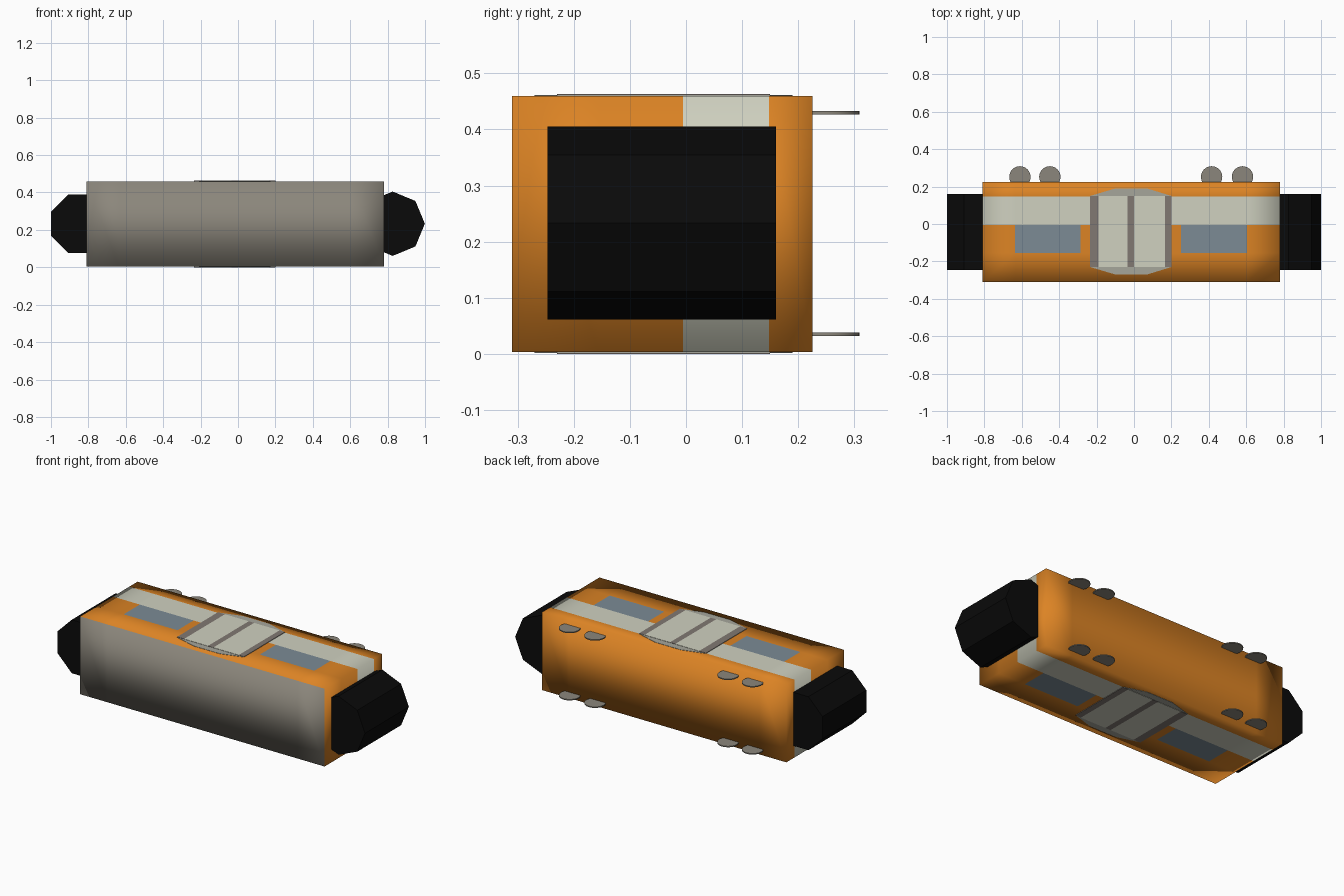
import bpy, bmesh, math
from mathutils import Vector

if "Cube" in bpy.data.objects:
    bpy.data.objects.remove(bpy.data.objects["Cube"])

H = 0.463          # total height (width of the rail car lying on its side)
MID = H / 2


def material(name, rgb):
    m = bpy.data.materials.new(name)
    m.diffuse_color = (*rgb, 1)
    m.use_nodes = True
    m.node_tree.nodes["Principled BSDF"].inputs["Base Color"].default_value = m.diffuse_color
    return m


ORANGE = material("orange", (0.72, 0.23, 0.018))
CREAM = material("cream", (0.63, 0.64, 0.53))
GLASS = material("glass", (0.20, 0.26, 0.30))
ROOF = material("roof_grey", (0.26, 0.24, 0.20))
TRIM = material("trim_grey", (0.22, 0.19, 0.17))
CAP = material("cap_grey", (0.38, 0.38, 0.33))
BLACK = material("black", (0.003, 0.003, 0.003))


def finish(bm, name, mats):
    mesh = bpy.data.meshes.new(name)
    bmesh.ops.recalc_face_normals(bm, faces=bm.faces)
    bm.to_mesh(mesh)
    bm.free()
    for m in mats:
        mesh.materials.append(m)
    ob = bpy.data.objects.new(name, mesh)
    bpy.context.collection.objects.link(ob)
    return ob


# Body: a box cut along the paint lines, coloured by face position
X0, X1, Y0, Y1, Z0 = -0.81, 0.78, -0.31, 0.225, 0.003
WINDOWS = [(-0.635, -0.285), (0.25, 0.605)]
bm = bmesh.new()
bmesh.ops.create_cube(bm, size=1)
for v in bm.verts:
    v.co = Vector((X0 if v.co.x < 0 else X1,
                   Y0 if v.co.y < 0 else Y1,
                   Z0 if v.co.z < 0 else H - Z0))
cuts = [((x, 0, 0), (1, 0, 0)) for w in WINDOWS for x in w]
cuts += [((0, y, 0), (0, 1, 0)) for y in (-0.155, -0.005, 0.148)]
for co, no in cuts:
    bmesh.ops.bisect_plane(bm, geom=bm.verts[:] + bm.edges[:] + bm.faces[:],
                           plane_co=co, plane_no=no)
bm.normal_update()
for f in bm.faces:
    c = f.calc_center_median()
    f.smooth = True
    if c.y < Y0 + 0.001:
        f.material_index = 3
    elif -0.005 < c.y < 0.148:
        f.material_index = 1
    elif (abs(f.normal.z) > 0.9 and -0.155 < c.y < -0.005
          and any(a < c.x < b for a, b in WINDOWS)):
        f.material_index = 2
finish(bm, "car_body", [ORANGE, CREAM, GLASS, ROOF])


# Door plates, repeated on both flanks
def plates(name, outlines, top, mat):
    bm = bmesh.new()
    for pts in outlines:
        for side in (1, -1):
            rings = []
            for z in (top - 0.004, top):
                rings.append([bm.verts.new((x, y, MID + side * (z - MID))) for x, y in pts])
            bm.faces.new(rings[0])
            bm.faces.new(rings[1])
            n = len(pts)
            for i in range(n):
                j = (i + 1) % n
                bm.faces.new((rings[0][i], rings[0][j], rings[1][j], rings[1][i]))
    return finish(bm, name, [mat])


def rect(x0, x1, y0, y1):
    return [(x0, y0), (x1, y0), (x1, y1), (x0, y1)]


frame = [(-0.235, -0.23), (-0.1, -0.27), (0.07, -0.27), (0.2, -0.23),
         (0.2, 0.15), (0.07, 0.19), (-0.1, 0.19), (-0.235, 0.15)]
plates("door_frame", [frame], H - 0.0015, CAP)
plates("door_posts", [rect(-0.235, -0.19, -0.23, 0.15), rect(-0.035, 0.0, -0.23, 0.15),
                      rect(0.165, 0.2, -0.23, 0.15)], H, TRIM)
plates("door_panels", [rect(-0.19, -0.035, -0.23, 0.15),
                       rect(0.0, 0.165, -0.23, 0.15)], H, CREAM)


# Cylinders: axis along y for the end gangways, along z for the wheels
def cylinder(name, loc, r, depth, sides, mat, rot=(0, 0, 0)):
    bpy.ops.mesh.primitive_cylinder_add(vertices=sides, radius=r, depth=depth,
                                        location=loc, rotation=rot)
    ob = bpy.context.object
    ob.name = name
    ob.data.materials.append(mat)
    return ob


for name, x, r, turn in (("gangway_left", -0.843, 0.17, math.pi / 8),
                         ("gangway_right", 0.827, 0.172, 0)):
    ob = cylinder(name, (x, -0.0435, 0.233), r, 0.407, 8, BLACK, (math.pi / 2, turn, 0))

for z in (0.035, 0.43):
    for x in (-0.61, -0.45, 0.415, 0.58):
        cylinder("wheel", (x, 0.252, z), 0.057, 0.006, 32, ROOF)
        bpy.ops.object.shade_smooth_by_angle()
